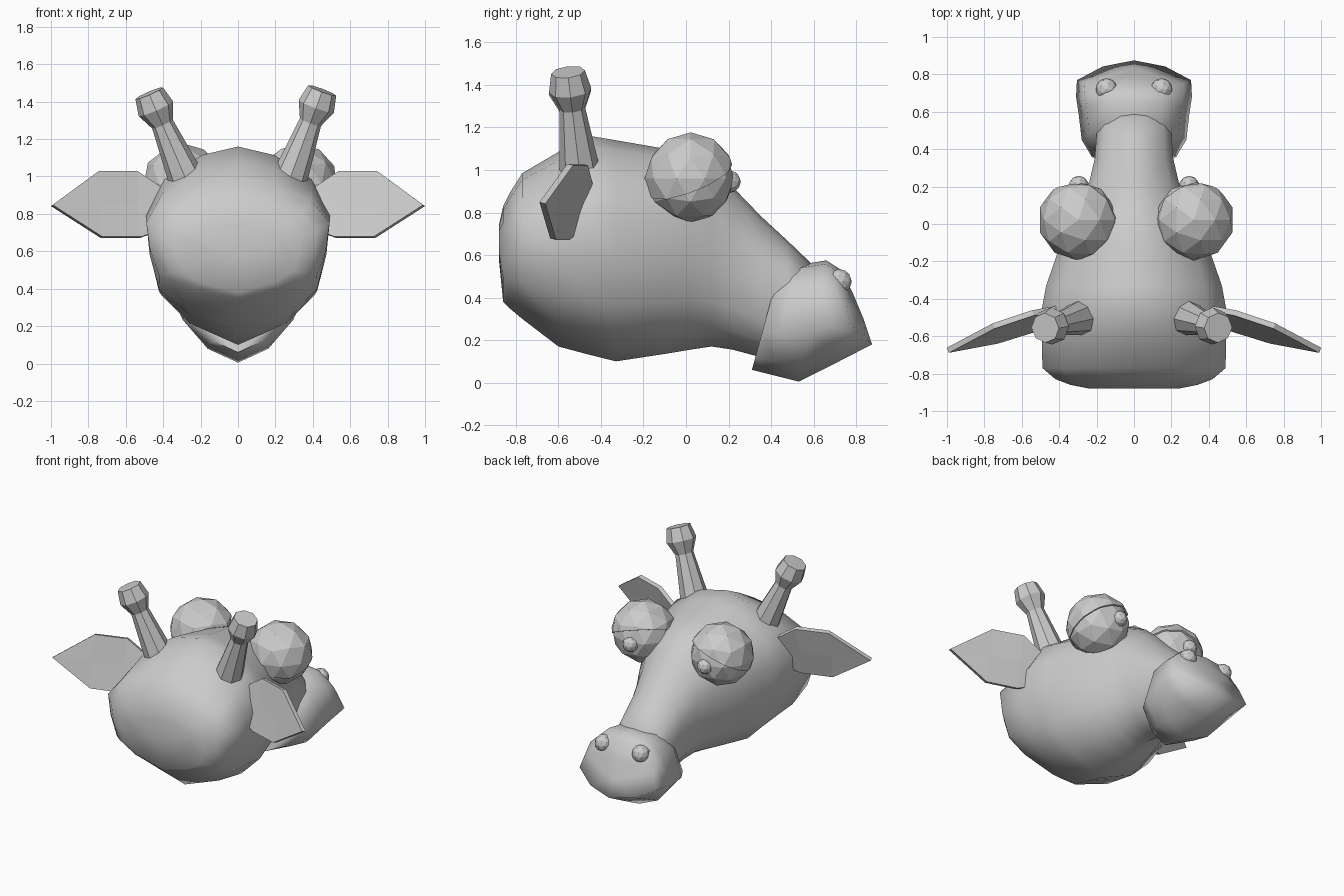
import bpy, bmesh, math
from mathutils import Vector

if "Cube" in bpy.data.objects:
    bpy.data.objects.remove(bpy.data.objects["Cube"])


def finish(name, bm, smooth=None):
    bmesh.ops.recalc_face_normals(bm, faces=bm.faces)
    me = bpy.data.meshes.new(name)
    bm.to_mesh(me)
    bm.free()
    ob = bpy.data.objects.new(name, me)
    bpy.context.collection.objects.link(ob)
    if smooth:
        bpy.ops.object.select_all(action='DESELECT')
        ob.select_set(True)
        bpy.context.view_layer.objects.active = ob
        bpy.ops.object.shade_smooth_by_angle(angle=math.radians(smooth))
    return ob


def loft(name, rings, smooth=None, pole=None):
    """Skin closed rings of points; the last end can fan to a pole."""
    bm = bmesh.new()
    loops = [[bm.verts.new(p) for p in r] for r in rings]
    n = len(loops[0])
    for a, b in zip(loops, loops[1:]):
        for i in range(n):
            j = (i + 1) % n
            bm.faces.new((a[i], a[j], b[j], b[i]))
    bm.faces.new(loops[0])
    if pole:
        p = bm.verts.new(pole)
        for i in range(n):
            bm.faces.new((loops[-1][i], loops[-1][(i + 1) % n], p))
    else:
        bm.faces.new(loops[-1])
    return finish(name, bm, smooth)


def section(half, bottom, top, hw, bow=0):
    """Symmetric ring between a bottom and a top point (y, z)."""
    full = half + [(-x, z) for x, z in reversed(half[1:-1])]
    (yb, zb), (yt, zt) = bottom, top
    return [(x * hw, yb + (yt - yb) * f - bow * x * x, zb + (zt - zb) * f)
            for x, f in full]


def ball(name, loc, r, cut=None):
    bm = bmesh.new()
    bmesh.ops.create_icosphere(bm, subdivisions=2, radius=r)
    if cut:
        res = bmesh.ops.bisect_plane(bm, geom=bm.verts[:] + bm.edges[:] + bm.faces[:],
                                     plane_co=(0, 0, 0), plane_no=cut, clear_inner=True)
        rim = [e for e in res['geom_cut'] if isinstance(e, bmesh.types.BMEdge)]
        bmesh.ops.holes_fill(bm, edges=rim, sides=0)
    bmesh.ops.translate(bm, verts=bm.verts, vec=loc)
    return finish(name, bm)


# Skull: y, bottom z, top z, half width
skull = [(-.88, .58, .74, .24), (-.86, .38, .83, .34), (-.83, .35, .89, .42),
         (-.77, .30, .985, .49), (-.60, .17, 1.085, .492), (-.45, .13, 1.16, .492),
         (-.33, .10, 1.14, .47), (-.10, .135, 1.10, .39), (.02, .155, 1.07, .335),
         (.12, .17, 1.01, .285), (.22, .155, .92, .24), (.35, .12, .785, .21),
         (.48, .12, .665, .20), (.60, .14, .55, .18)]
half = [(0, 1), (.4, .955), (.8, .83), (1, .66), (.96, .45), (.86, .25), (.55, .11), (0, 0)]
loft("head", [section(half, (y, b), (y, t), w) for y, b, t, w in skull], 80)

# Muzzle with tilted rings and a smooth rounded front
mhalf = [(0, 1), (.5, .97), (.86, .8), (1, .4), (.55, .13), (0, 0)]
loft("muzzle", [section(mhalf, (.31, .06), (.43, .50), .225),
                section(mhalf, (.41, .035), (.51, .55), .28),
                section(mhalf, (.53, .005), (.66, .575), .295),
                section(mhalf, (.70, .09), (.73, .53), .31, .03),
                section(mhalf, (.875, .18), (.785, .42), .305, .07)],
     89, (0, .835, .30))

for s, side in ((1, "right"), (-1, "left")):
    # Eye, lid and pupil
    ex = .32 if s > 0 else -.297
    ball(f"eyeball_{side}", (ex, .02, .96), .207)
    ball(f"eyelid_{side}", (ex, .022, .96), .217, (.3 * s, -.35, .88))
    ball(f"pupil_{side}", (.295 * s, .205, .945), .053)
    # Nostril
    ball(f"nostril_{side}", (.147 * s, .72, .475), .06)

    # Horn: eight-sided with knobbed end, the left one leaning out further
    base = Vector((.265 * s, -.495, .96))
    tip = Vector((.45, -.555, 1.46)) if s > 0 else Vector((-.475, -.555, 1.445))
    d = tip - base
    rot = Vector((0, 0, 1)).rotation_difference(d.normalized())
    rings = []
    for t, r in ((0, .1), (.66, .06), (.83, .1), (1, .08)):
        rings.append([base + d * t + rot @ Vector((r * math.cos(a), r * math.sin(a), 0))
                      for a in (math.tau * k / 8 for k in range(8))])
    loft(f"horn_{side}", rings)

    # Ear: leaf leaning back, upper and lower halves meeting at the midrib
    up = [(.40, -.45, .93), (.54, -.475, 1.025), (.75, -.545, 1.025)]
    mid = [(.40, -.48, .85), (.54, -.515, .85), (.75, -.59, .85)]
    low = [(.40, -.51, .72), (.52, -.56, .675), (.73, -.625, .675)]
    bm = bmesh.new()
    U, M, L = [[bm.verts.new((x * s, y, z)) for x, y, z in row] for row in (up, mid, low)]
    T = bm.verts.new((.995 * s, -.675, .845))
    for A in (U, L):
        for i in range(2):
            bm.faces.new((A[i], A[i + 1], M[i + 1], M[i]))
        bm.faces.new((A[2], T, M[2]))
    ear = finish(f"ear_{side}", bm)
    mod = ear.modifiers.new("thickness", 'SOLIDIFY')
    mod.thickness = .03
    mod.offset = 0
